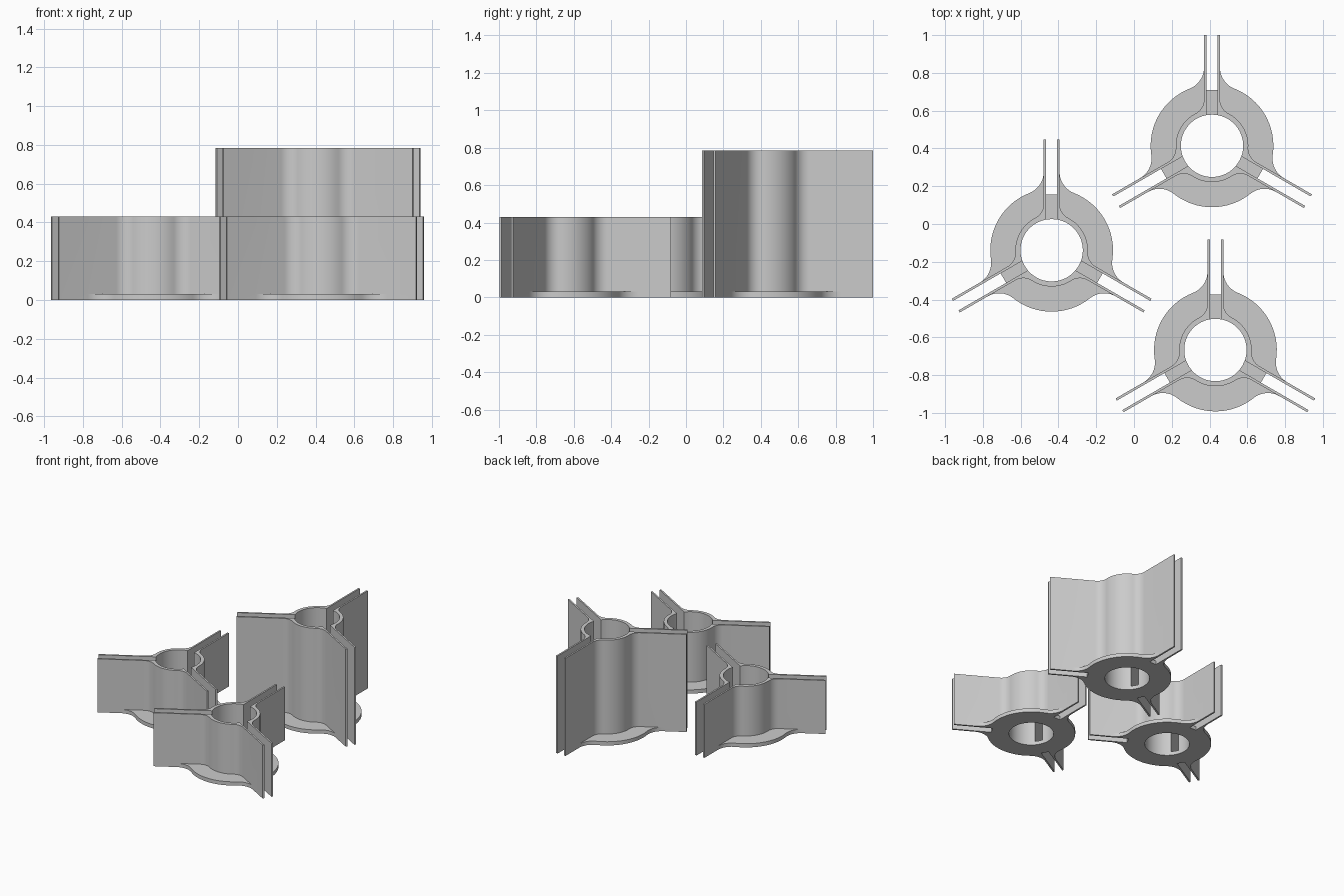
import bpy
import bmesh
import math
from mathutils import Matrix, Vector

if "Cube" in bpy.data.objects:
    bpy.data.objects.remove(bpy.data.objects["Cube"])

HOLE, TUBE, FLANGE = 0.165, 0.192, 0.325    # radii
GAP, OUT = 0.029, 0.042                     # half widths inside / outside an arm
ARM, SLOT = 0.586, 0.295                    # arm tip and slot start, from the centre
FLANGE_Z = 0.03

grey = bpy.data.materials.new("light_grey")
grey.diffuse_color = (0.6, 0.6, 0.6, 1)
grey.use_nodes = True
grey.node_tree.nodes["Principled BSDF"].inputs["Base Color"].default_value = grey.diffuse_color


def arc(cx, cy, r, a0, a1, n):
    return [Vector((cx + r * math.cos(a0 + (a1 - a0) * i / n),
                    cy + r * math.sin(a0 + (a1 - a0) * i / n), 0)) for i in range(n + 1)]


def filleted(radius, fy):
    """Arm side blending into a circle, down to the sector middle at 30 degrees."""
    r = (OUT ** 2 + fy ** 2 - radius ** 2) / (2 * (radius - OUT))
    cx = OUT + r
    a = math.atan2(fy, cx)
    return arc(cx, fy, r, math.pi, math.pi + a, 10) + \
        arc(0, 0, radius, a, math.radians(30), 8)[1:]


def mirrored(pts):
    """Reflect across the sector's middle line."""
    c, s = math.cos(math.radians(60)), math.sin(math.radians(60))
    return [Vector((c * p.x + s * p.y, s * p.x - c * p.y, 0)) for p in pts]


def whole(half):
    return half + mirrored(half[:-1])[::-1]


# plan outlines of one 120 degree sector
rim = whole(filleted(FLANGE, 0.415))
outer = whole([Vector((OUT, ARM, 0)), Vector((OUT, 0.415, 0))] + filleted(TUBE, 0.245))
hole_y = math.sqrt(HOLE ** 2 - GAP ** 2)
inner = whole([Vector((GAP, ARM, 0)), Vector((GAP, SLOT, 0))] +
              arc(0, 0, HOLE, math.atan2(hole_y, GAP), math.radians(30), 12))
wall = outer + inner[::-1]
flange = rim + outer[2:-2][::-1]
bridge = [Vector(p) for p in ((-GAP, SLOT, 0), (-GAP, hole_y, 0), (0, HOLE, 0),
                              (GAP, hole_y, 0), (GAP, SLOT, 0))]


def raise_faces(bm, faces, height, keep):
    out = bmesh.ops.extrude_face_region(bm, geom=faces, use_keep_orig=True)["geom"]
    bmesh.ops.translate(bm, vec=(0, 0, height),
                        verts=[g for g in out if isinstance(g, bmesh.types.BMVert)])
    if not keep:
        bmesh.ops.delete(bm, geom=faces, context='FACES_ONLY')
    return [g for g in out if isinstance(g, bmesh.types.BMFace)]


def connector(name, x, y, height):
    bm = bmesh.new()
    known = {}
    wall_keys = []

    def add(loop, turn):
        verts = []
        for p in loop:
            q = turn @ p
            for v in known.values():
                if (v.co - q).length < 1e-4:
                    break
            else:
                v = known[len(known)] = bm.verts.new(q)
            if v not in verts:
                verts.append(v)
        f = bm.faces.new(verts)
        f.normal_update()
        if f.normal.z < 0:
            f.normal_flip()
        return f

    for k in range(3):
        turn = Matrix.Rotation(math.radians(120 * k), 3, 'Z')
        wall_keys.append(add(wall, turn).calc_center_median())
        add(flange, turn)
        add(bridge, turn)

    # base plate, then the three bent walls rising from it
    wall_size = len(wall)
    tops = raise_faces(bm, bm.faces[:], FLANGE_Z, True)
    walls = [f for f in tops if len(f.verts) == wall_size
             and any((f.calc_center_median().xy - c.xy).length < 1e-4 for c in wall_keys)]
    raise_faces(bm, walls, height - FLANGE_Z, False)
    bmesh.ops.recalc_face_normals(bm, faces=bm.faces[:])

    me = bpy.data.meshes.new(name)
    bm.to_mesh(me)
    bm.free()
    me.materials.append(grey)
    ob = bpy.data.objects.new(name, me)
    ob.location = (x, y, 0)
    bpy.context.collection.objects.link(ob)
    bpy.ops.object.select_all(action='DESELECT')
    ob.select_set(True)
    bpy.context.view_layer.objects.active = ob
    bpy.ops.object.shade_smooth_by_angle(angle=math.radians(30))


connector("short_connector_left", -0.436, -0.139, 0.43)
connector("short_connector_front", 0.431, -0.667, 0.43)
connector("tall_connector", 0.413, 0.414, 0.785)
